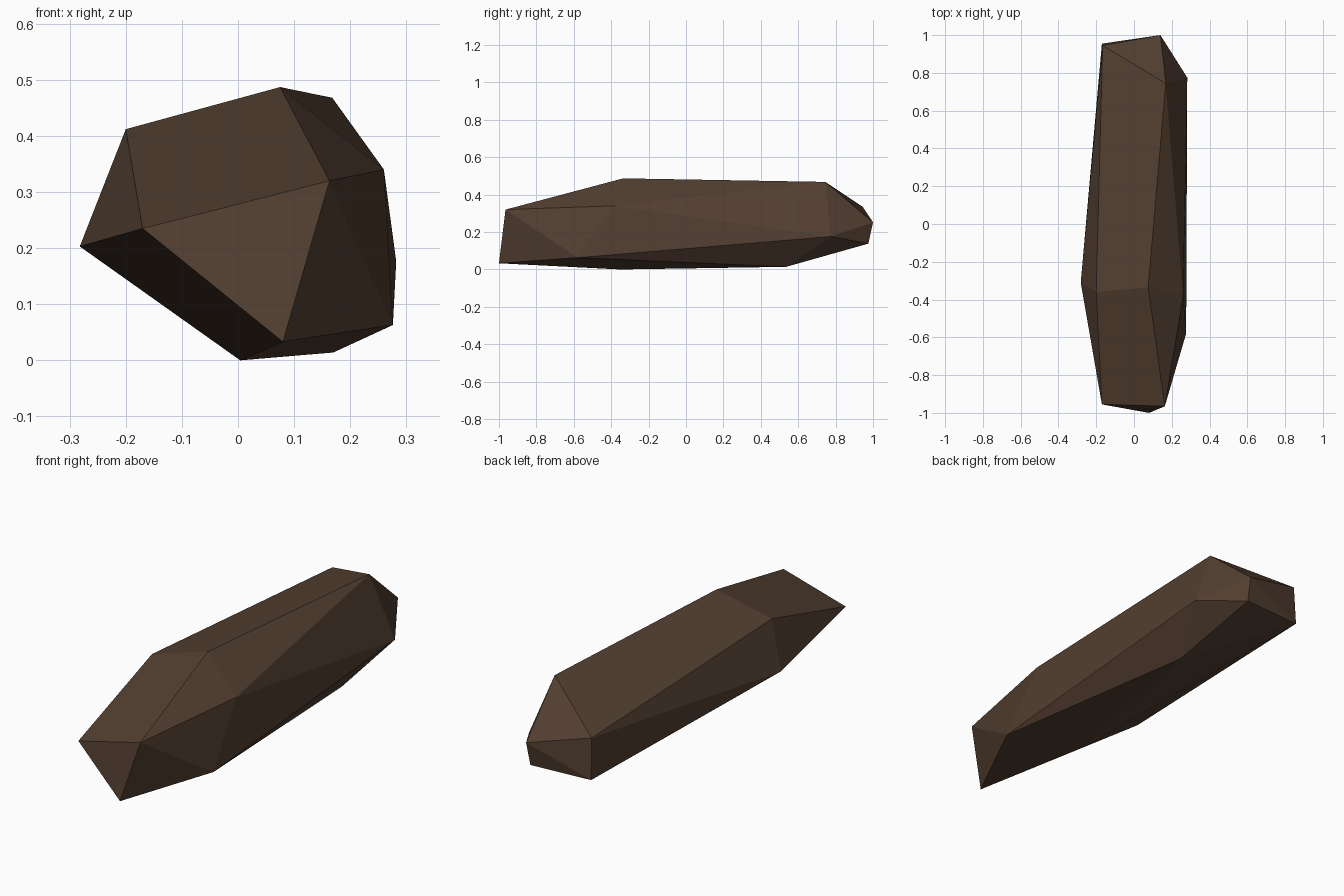
import bpy, bmesh, math

if "Cube" in bpy.data.objects:
    bpy.data.objects.remove(bpy.data.objects["Cube"])

# Corner points of the faceted stone, grouped by region
front_end = [(-0.17, -0.955, 0.235), (0.163, -0.965, 0.32), (0.08, -1.0, 0.033)]
front_ring = [(-0.282, -0.31, 0.203), (-0.20, -0.36, 0.412), (0.075, -0.335, 0.487),
              (0.26, -0.385, 0.34), (0.276, -0.58, 0.063), (0.004, -0.35, 0.0)]
back_ring = [(0.168, 0.745, 0.468), (0.282, 0.775, 0.176), (0.17, 0.535, 0.014)]
back_end = [(0.14, 1.0, 0.252), (-0.166, 0.945, 0.335),
            (-0.17, 0.955, 0.14), (0.135, 0.975, 0.138)]

# Stone body: the hull around all corners, with flat facets merged
bm = bmesh.new()
for p in front_end + front_ring + back_ring + back_end:
    bm.verts.new(p)
bmesh.ops.convex_hull(bm, input=bm.verts[:])
bmesh.ops.dissolve_limit(bm, angle_limit=math.radians(3),
                         verts=bm.verts[:], edges=bm.edges[:])
bmesh.ops.recalc_face_normals(bm, faces=bm.faces[:])
mesh = bpy.data.meshes.new("long_rock")
bm.to_mesh(mesh)
bm.free()

# Brown stone colour
mat = bpy.data.materials.new("dark brown stone")
mat.diffuse_color = (0.085, 0.049, 0.030, 1)
mat.use_nodes = True
mat.node_tree.nodes["Principled BSDF"].inputs["Base Color"].default_value = mat.diffuse_color
mesh.materials.append(mat)

rock = bpy.data.objects.new("long_rock", mesh)
bpy.context.collection.objects.link(rock)
